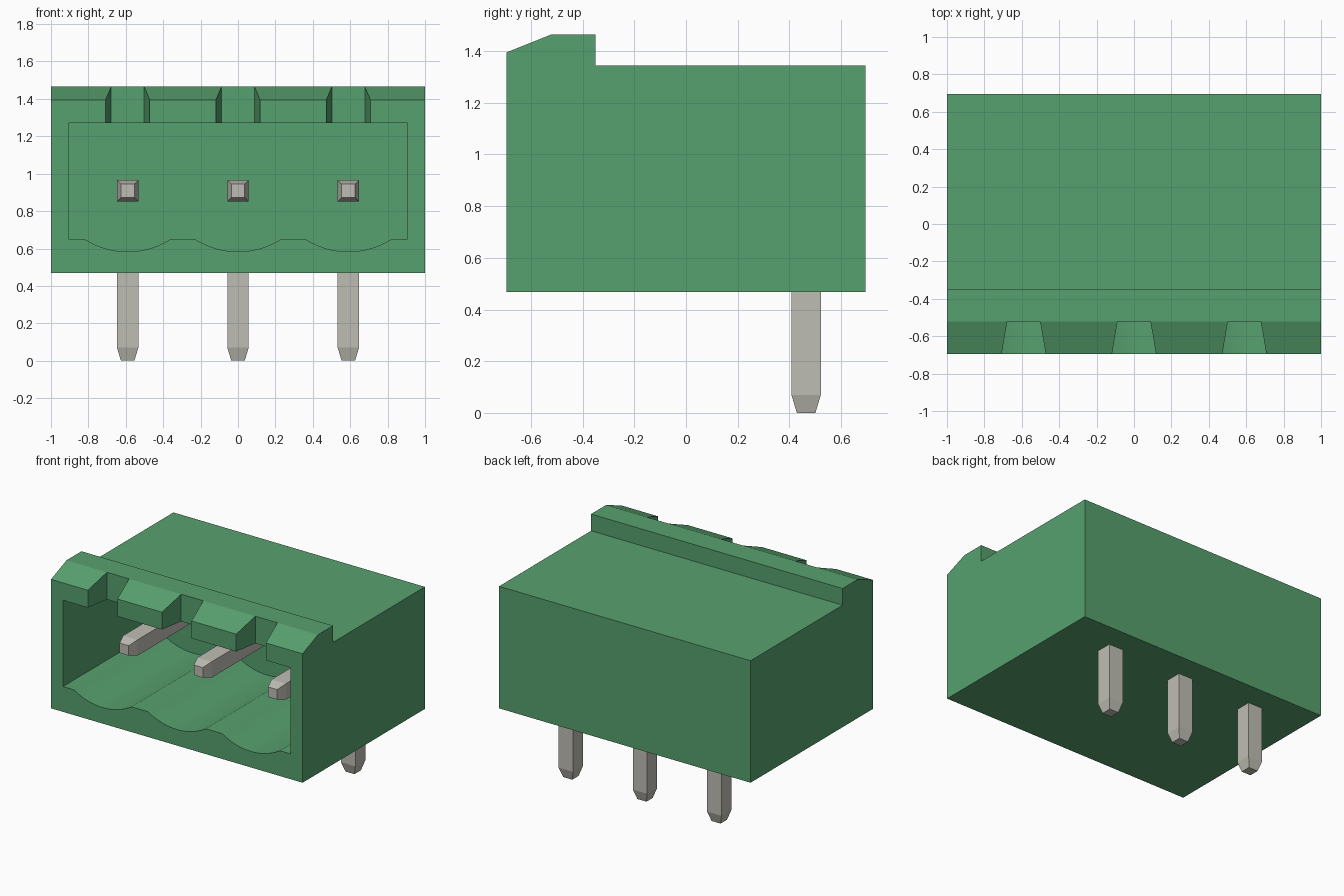
import bpy, bmesh, math
from mathutils import Vector

if "Cube" in bpy.data.objects:
    bpy.data.objects.remove(bpy.data.objects["Cube"])

PITCH = 0.59
POLES = [-PITCH, 0, PITCH]
FRONT, BACK = -0.695, 0.695


def material(name, rgb):
    m = bpy.data.materials.new(name)
    m.use_nodes = True
    m.diffuse_color = (*rgb, 1)
    m.node_tree.nodes["Principled BSDF"].inputs["Base Color"].default_value = (*rgb, 1)
    return m


def loft(name, sections, mat):
    """Closed solid through a list of rings with equal point counts."""
    bm = bmesh.new()
    rings = [[bm.verts.new(p) for p in ring] for ring in sections]
    for a, b in zip(rings, rings[1:]):
        for i in range(len(a)):
            j = (i + 1) % len(a)
            bm.faces.new((a[i], a[j], b[j], b[i]))
    bm.faces.new(rings[0][::-1])
    bm.faces.new(rings[-1])
    bmesh.ops.recalc_face_normals(bm, faces=bm.faces)
    mesh = bpy.data.meshes.new(name)
    bm.to_mesh(mesh)
    bm.free()
    obj = bpy.data.objects.new(name, mesh)
    bpy.context.collection.objects.link(obj)
    mesh.materials.append(mat)
    return obj


def activate(obj):
    bpy.ops.object.select_all(action='DESELECT')
    obj.select_set(True)
    bpy.context.view_layer.objects.active = obj


def cut(obj, cutter):
    mod = obj.modifiers.new("cut", 'BOOLEAN')
    mod.operation, mod.solver, mod.object = 'DIFFERENCE', 'EXACT', cutter
    activate(obj)
    bpy.ops.object.modifier_apply(modifier=mod.name)
    bpy.data.objects.remove(cutter)


green = material("green plastic", (0.095, 0.355, 0.157))
metal = material("tinned metal", (0.52, 0.51, 0.455))

# Housing: side profile extruded across the width
side = [(FRONT, 0.468), (BACK, 0.468), (BACK, 1.345), (-0.35, 1.345),
        (-0.35, 1.465), (-0.52, 1.465), (FRONT, 1.395)]
housing = loft("housing", [[(x, y, z) for y, z in side] for x in (-1, 1)], green)

# Socket cavity with a scalloped floor
FLOOR, CEILING, HALF, SAG, CHORD = 0.65, 1.27, 0.905, 0.067, 0.23
radius = (CHORD ** 2 + SAG ** 2) / (2 * SAG)
sweep = math.asin(CHORD / radius)
STEPS = 14
outline = [(HALF, CEILING), (-HALF, CEILING), (-HALF, FLOOR)]
for cx in POLES:
    for i in range(STEPS + 1):
        a = sweep * (2 * i / STEPS - 1)
        outline.append((cx + radius * math.sin(a),
                        FLOOR - SAG + radius * (1 - math.cos(a))))
outline.append((HALF, FLOOR))
cut(housing, loft("cavity_cutter",
                  [[(x, y, z) for x, z in outline] for y in (FRONT - 0.1, 0.33)], green))

# Keying notches through the front lip, widening towards the front
for cx in POLES:
    plan = [(-0.128, FRONT - 0.06), (0.128, FRONT - 0.06), (0.088, -0.52), (-0.088, -0.52)]
    cut(housing, loft("notch_cutter",
                      [[(cx + x, y, z) for x, y in plan] for z in (1.1, 1.6)], green))

activate(housing)
bpy.ops.object.shade_smooth_by_angle(angle=math.radians(20))

# Bent square pins with tapered ends: (centre y, centre z, half size, in-plane direction)
R, TIP, PY, PZ = 0.057, 0.036, 0.465, 0.908
UP, ALONG = Vector((0, 0, 1)), Vector((0, 1, 0))
stations = [(-0.45, PZ, TIP, UP), (-0.38, PZ, R, UP),
            (PY, PZ, R, UP + ALONG),
            (PY, 0.07, R, ALONG), (PY, 0, TIP, ALONG)]
for cx, label in zip(POLES, ("right", "middle", "left")):
    rings = []
    for y, z, h, d in stations:
        c = Vector((cx, y, z))
        rings.append([c + Vector((sx * h, 0, 0)) + d * (sd * h)
                      for sx, sd in ((-1, -1), (1, -1), (1, 1), (-1, 1))])
    loft(label + "_pin", rings, metal)
